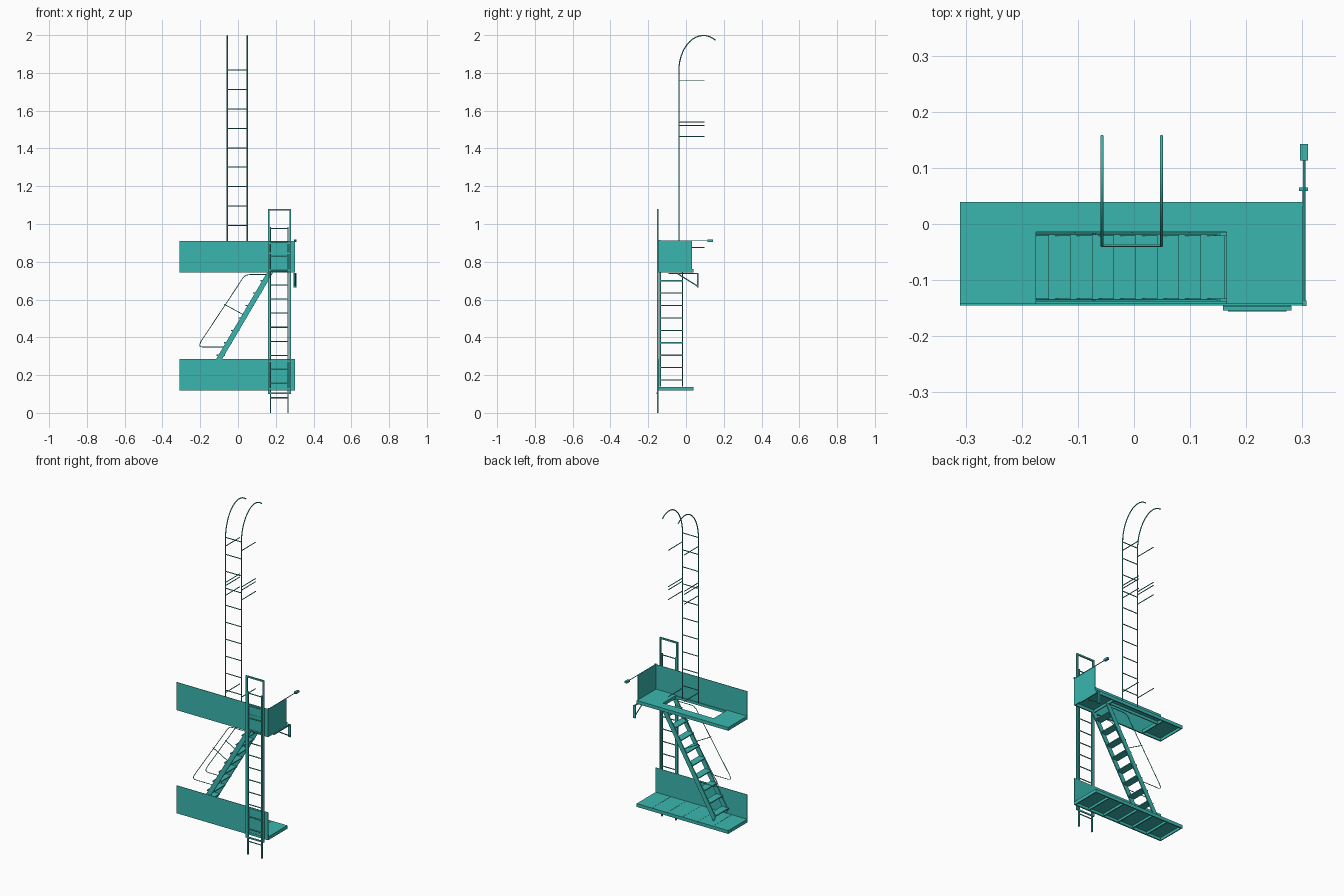
import bpy, bmesh, math
from mathutils import Vector

if "Cube" in bpy.data.objects:
    bpy.data.objects.remove(bpy.data.objects["Cube"])

teal = bpy.data.materials.new("teal_paint")
teal.diffuse_color = (0.043, 0.47, 0.43, 1)
teal.use_nodes = True
teal.node_tree.nodes["Principled BSDF"].inputs["Base Color"].default_value = teal.diffuse_color


def link(name, me):
    me.materials.clear()
    me.materials.append(teal)
    ob = bpy.data.objects.new(name, me)
    bpy.context.collection.objects.link(ob)
    return ob


def finish(name, bm):
    bmesh.ops.recalc_face_normals(bm, faces=bm.faces)
    me = bpy.data.meshes.new(name)
    bm.to_mesh(me)
    bm.free()
    return link(name, me)


def boxes(name, specs):
    """One object from boxes given as (x0, x1, y0, y1, z0, z1)."""
    bm = bmesh.new()
    for x0, x1, y0, y1, z0, z1 in specs:
        vs = bmesh.ops.create_cube(bm, size=1)['verts']
        for v in vs:
            v.co = Vector((x0 if v.co.x < 0 else x1,
                           y0 if v.co.y < 0 else y1,
                           z0 if v.co.z < 0 else z1))
    return finish(name, bm)


def tubes(name, paths, r, res=2):
    """Round rods along polylines, turned into one smooth mesh."""
    cu = bpy.data.curves.new(name, 'CURVE')
    cu.dimensions = '3D'
    cu.bevel_depth = r
    cu.bevel_resolution = res
    cu.use_fill_caps = True
    for pts in paths:
        sp = cu.splines.new('POLY')
        sp.points.add(len(pts) - 1)
        for p, co in zip(sp.points, pts):
            p.co = (*co, 1)
    tmp = bpy.data.objects.new(name + "_tmp", cu)
    bpy.context.collection.objects.link(tmp)
    dg = bpy.context.evaluated_depsgraph_get()
    me = bpy.data.meshes.new_from_object(tmp.evaluated_get(dg))
    bpy.data.objects.remove(tmp)
    ob = link(name, me)
    bpy.context.view_layer.objects.active = ob
    ob.select_set(True)
    bpy.ops.object.shade_smooth_by_angle(angle=math.radians(50))
    ob.select_set(False)
    return ob


def extrude_xz(name, profile, ys, th):
    """Side profile in x-z extruded by th at each y."""
    bm = bmesh.new()
    for y in ys:
        f = bm.faces.new([bm.verts.new((x, y - th / 2, z)) for x, z in profile])
        g = bmesh.ops.extrude_face_region(bm, geom=[f])['geom']
        bmesh.ops.translate(bm, vec=(0, th, 0),
                            verts=[v for v in g if isinstance(v, bmesh.types.BMVert)])
    return finish(name, bm)


X0, X1, Y0, Y1 = -0.31, 0.303, -0.143, 0.039
HX0, HX1, HY0, HY1 = -0.175, 0.165, -0.140, -0.014   # stair opening


def rim(x0, x1, y0, y1, z0, z1, t):
    return [(x0, x1, y0, y0 + t, z0, z1), (x0, x1, y1 - t, y1, z0, z1),
            (x0, x0 + t, y0 + t, y1 - t, z0, z1), (x1 - t, x1, y0 + t, y1 - t, z0, z1)]


# lower platform: six deck tiles, frame, cross ribs, front guard
step = (X1 - X0) / 6
boxes("lower_deck", [(X0 + step * i + 0.0005 * (i > 0), X0 + step * (i + 1) - 0.0005 * (i < 5),
                      Y0, Y1, 0.134, 0.138) for i in range(6)])
boxes("lower_frame", rim(X0, X1, Y0, Y1, 0.118, 0.134, 0.006) +
      [(X0 + step * i - 0.003, X0 + step * i + 0.003, Y0 + 0.006, Y1 - 0.006, 0.120, 0.134)
       for i in range(1, 6)])
boxes("lower_front_guard", [(X0, X1, Y0 - 0.002, Y0 + 0.001, 0.118, 0.286)])

# upper platform: deck around the opening, frame, guards
U = 0.742
boxes("upper_deck", [(X0, HX0, Y0, Y1, U + 0.016, U + 0.020),
                     (HX1, X1, Y0, Y1, U + 0.016, U + 0.020),
                     (HX0, HX1, HY1, Y1, U + 0.016, U + 0.020)])
boxes("upper_frame", rim(X0, X1, Y0, Y1, U, U + 0.016, 0.006) +
      [(HX0 - 0.006, HX0, Y0 + 0.006, Y1 - 0.006, U, U + 0.016),
       (HX1, HX1 + 0.006, Y0 + 0.006, Y1 - 0.006, U, U + 0.016),
       (HX0, HX1, HY1, HY1 + 0.006, U, U + 0.016)])
boxes("upper_front_guard", [(X0, X1, Y0 - 0.002, Y0 + 0.001, U, 0.911)])
boxes("upper_end_guard", [(X1 - 0.003, X1, Y0, 0.032, U, 0.911)])

# stair stringers and treads
SY = (-0.136, -0.018)


def stair_x(z):
    return -0.097 + (z - 0.29) * 0.589


w = 0.016
extrude_xz("stair_stringers",
           [(stair_x(0.165) - w, 0.165), (-0.174, 0.14), (stair_x(0.14) + w, 0.14),
            (stair_x(0.742) + w, 0.742), (stair_x(0.742) - w, 0.742)], SY, 0.006)
boxes("stair_treads", [(stair_x(z) - 0.026, stair_x(z) + 0.018, SY[0], SY[1], z - 0.003, z + 0.003)
                       for z in [0.174 + 0.0657 * i for i in range(9)]])

# stair handrails with rounded corners and a mid strut
rail = [(0.168, 0.732), (0.06, 0.732), (0.042, 0.729), (0.028, 0.717), (-0.196, 0.378),
        (-0.203, 0.362), (-0.201, 0.353), (-0.190, 0.349), (-0.060, 0.349)]
strut = [(-0.073, 0.575), (0.04, 0.514)]
tubes("stair_handrails", [[(x, y, z) for x, z in p] for y in SY for p in (rail, strut)], 0.0020)

# sliding drop ladder
boxes("drop_ladder_rails", [(x - 0.003, x + 0.003, -0.154, -0.146, 0, 0.985)
                            for x in (0.172, 0.265)])
tubes("drop_ladder_rungs", [[(0.172, -0.150, 0.08 + 0.0747 * i), (0.265, -0.150, 0.08 + 0.0747 * i)]
                            for i in range(13)], 0.003)

# drop ladder guide frame with clamps at both platforms
boxes("guide_frame", [(x - 0.0045, x + 0.0045, -0.154, -0.146, 0.10, 1.08)
                      for x in (0.163, 0.276)] +
      [(0.1675, 0.2715, -0.154, -0.146, 1.071, 1.08),
       (0.1675, 0.2715, -0.156, -0.151, 0.10, 0.109)])
boxes("guide_clamps", [(0.159, 0.280, -0.1465, -0.143, z, z + 0.008)
                       for z in (0.124, 0.27, 0.75, 0.84, 0.895)])

# roof ladder: gooseneck rails, rungs, wall standoffs
LX, LY = (-0.057, 0.049), -0.038
ax, az = 0.130, 0.19
neck = [(LY + ax * (1 - math.cos(t)), 1.808 + az * math.sin(t))
        for t in [math.radians(a) for a in range(0, 121, 8)]]
tubes("roof_ladder_rails", [[(x, LY, 0.81)] + [(x, y, z) for y, z in neck] for x in LX], 0.0030)
tubes("roof_ladder_rungs", [[(LX[0], LY, 0.89 + 0.1027 * i), (LX[1], LY, 0.89 + 0.1027 * i)]
                            for i in range(10)], 0.0027)
tubes("roof_ladder_standoffs", [[(x, LY, z), (x, 0.098, z)] for x in LX
                                for z in (0.875, 1.463, 1.522, 1.541, 1.761)], 0.0025)

# wall bracket under the upper platform
bx = 0.303
boxes("wall_bracket", [(bx - 0.003, bx + 0.003, -0.092, 0.062, 0.735, 0.741),
                       (bx - 0.009, bx + 0.007, 0.059, 0.065, 0.665, 0.741)])
tubes("wall_bracket_brace", [[(bx, -0.045, 0.737), (bx, 0.060, 0.672)]], 0.003)

# counterbalance rod along the end guard top
tubes("end_rod", [[(bx, -0.143, 0.911), (bx, 0.115, 0.911)]], 0.0022)
boxes("end_rod_block", [(bx - 0.007, bx + 0.007, 0.113, 0.143, 0.905, 0.917)])
boxes("end_rod_foot", [(bx - 0.003, bx + 0.004, -0.146, -0.136, 0.907, 0.915)])
